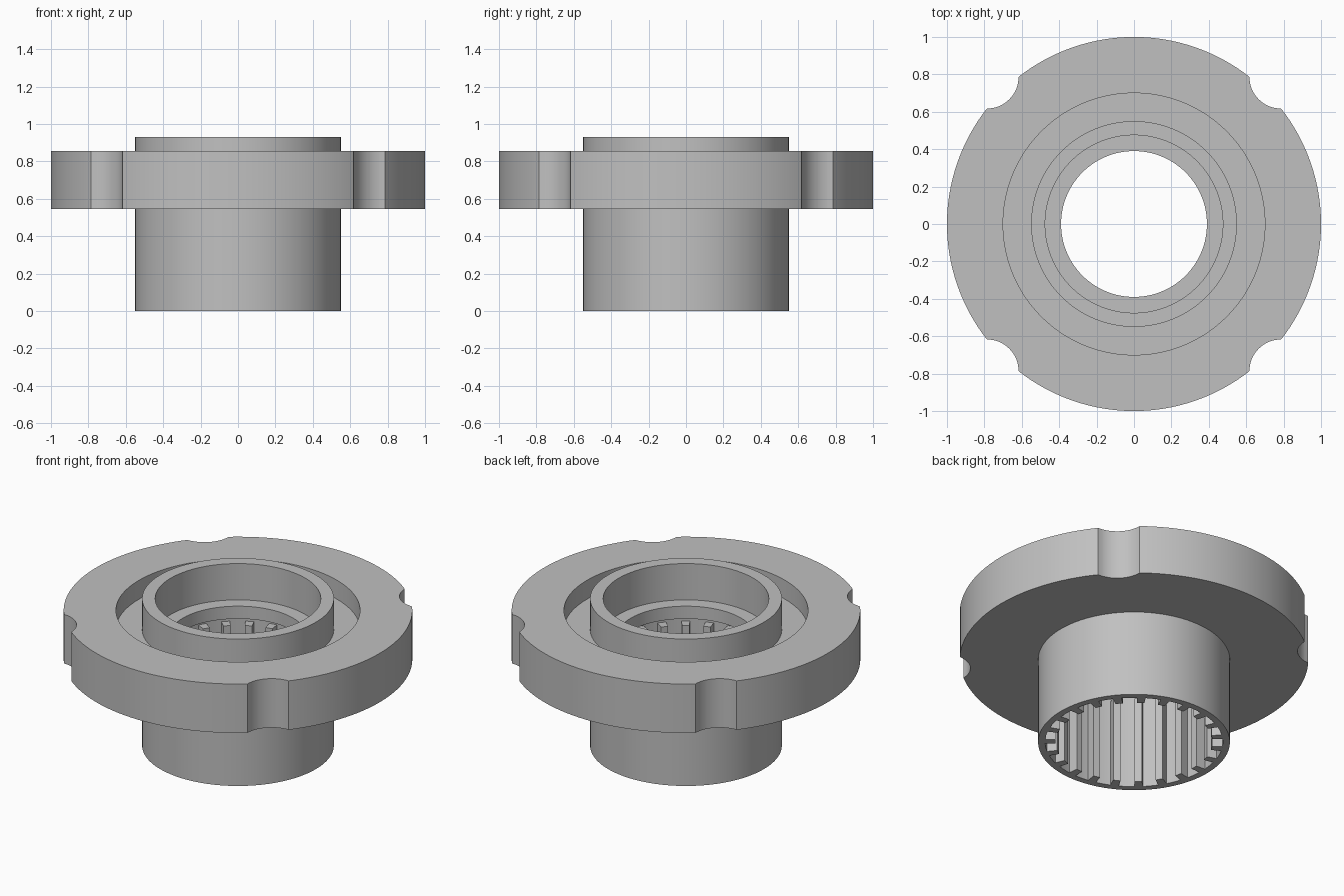
import bpy
import bmesh
from math import cos, sin, pi, radians
from mathutils import Matrix, Vector

SEGMENTS = 128
TEETH = 23

cube = bpy.data.objects.get("Cube")
if cube:
    bpy.data.objects.remove(cube, do_unlink=True)

# Single plain metal colour
metal = bpy.data.materials.new("grey metal")
metal.use_nodes = True
grey = (0.53, 0.53, 0.53, 1)
metal.diffuse_color = grey
metal.node_tree.nodes["Principled BSDF"].inputs["Base Color"].default_value = grey


def make_object(name, bm):
    bmesh.ops.recalc_face_normals(bm, faces=bm.faces)
    mesh = bpy.data.meshes.new(name)
    bm.to_mesh(mesh)
    bm.free()
    mesh.materials.append(metal)
    obj = bpy.data.objects.new(name, mesh)
    bpy.context.collection.objects.link(obj)
    return obj


def lathe(name, profile):
    """Revolve a closed (radius, height) outline around the z axis."""
    bm = bmesh.new()
    rings = []
    for i in range(SEGMENTS):
        a = 2 * pi * i / SEGMENTS
        rings.append([bm.verts.new((r * cos(a), r * sin(a), z)) for r, z in profile])
    n = len(profile)
    for i in range(SEGMENTS):
        here, there = rings[i], rings[(i + 1) % SEGMENTS]
        for j in range(n):
            k = (j + 1) % n
            bm.faces.new((here[j], there[j], there[k], here[k]))
    return make_object(name, bm)


# Hub and flange: outer sleeve, flange with face groove, stepped bore
body = lathe("flanged_hub", [
    (0.51, 0), (0.55, 0), (0.55, 0.545), (1, 0.545), (1, 0.855),
    (0.7, 0.855), (0.7, 0.735), (0.55, 0.735), (0.55, 0.93),
    (0.475, 0.93), (0.475, 0.7), (0.39, 0.7), (0.39, 0.62), (0.51, 0.62),
])

# Four round notches cut from the flange rim
bm = bmesh.new()
for sx in (-1, 1):
    for sy in (-1, 1):
        bmesh.ops.create_cone(
            bm, cap_ends=True, segments=64, radius1=0.17, radius2=0.17, depth=0.6,
            matrix=Matrix.Translation((sx * 0.787, sy * 0.787, 0.7)))
cutter = make_object("notch_cutter", bm)
cutter.hide_render = True

cut = body.modifiers.new("rim notches", "BOOLEAN")
cut.operation = "DIFFERENCE"
cut.solver = "EXACT"
cut.object = cutter
bpy.context.view_layer.objects.active = body
body.select_set(True)
bpy.ops.object.modifier_apply(modifier=cut.name)
bpy.data.objects.remove(cutter, do_unlink=True)
bpy.ops.object.shade_smooth_by_angle(angle=radians(30))

# Internal spline teeth running up the lower bore
bm = bmesh.new()
for i in range(TEETH):
    turn = Matrix.Rotation(2 * pi * (i + 0.5) / TEETH, 4, "Z")
    outline = [(0.45, -0.021), (0.512, -0.025), (0.512, 0.025), (0.45, 0.021)]
    base = bm.faces.new([bm.verts.new(turn @ Vector((x, y, 0))) for x, y in outline])
    grown = bmesh.ops.extrude_face_region(bm, geom=[base], use_keep_orig=True)
    top = [v for v in grown["geom"] if isinstance(v, bmesh.types.BMVert)]
    bmesh.ops.translate(bm, verts=top, vec=(0, 0, 0.55))
make_object("spline_teeth", bm)
